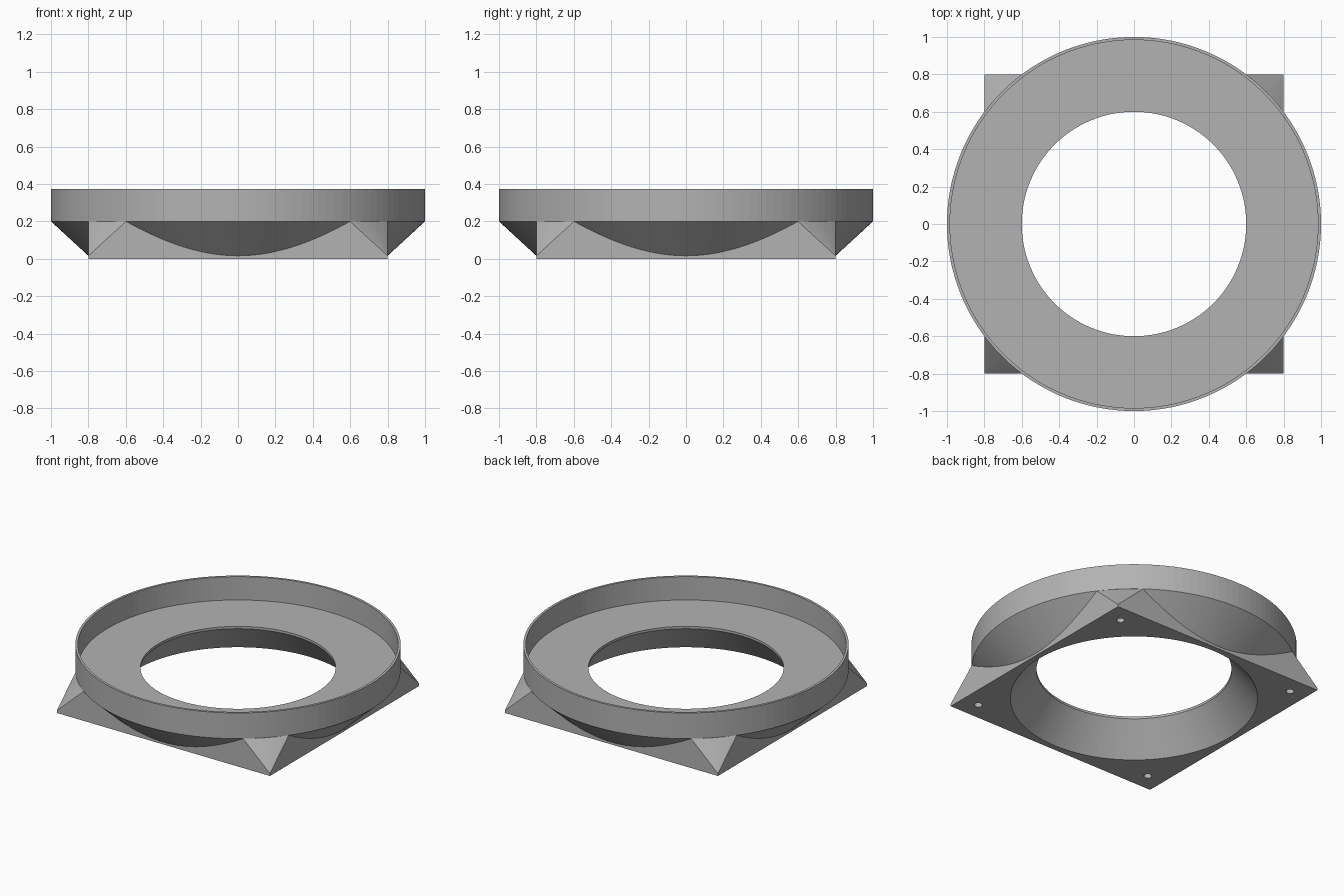
import bpy, bmesh, math

cube = bpy.data.objects.get("Cube")
if cube:
    bpy.data.objects.remove(cube, do_unlink=True)

SEGMENTS = 128
HALF = 0.8        # half the square flange
WALL = 0.016      # thin wall and plate thickness
SHELF = 0.2       # underside of the ring
TOP = 0.374

grey = bpy.data.materials.new("plain grey")
grey.use_nodes = True
colour = (0.45, 0.45, 0.45, 1)
grey.diffuse_color = colour
grey.node_tree.nodes["Principled BSDF"].inputs["Base Color"].default_value = colour


def finish(bm, name):
    bmesh.ops.recalc_face_normals(bm, faces=bm.faces)
    mesh = bpy.data.meshes.new(name)
    bm.to_mesh(mesh)
    bm.free()
    mesh.materials.append(grey)
    obj = bpy.data.objects.new(name, mesh)
    bpy.context.collection.objects.link(obj)
    return obj


def lathe(name, profile, centre=(0, 0), segments=SEGMENTS):
    """Closed solid of revolution from (radius, z) points, capped at both ends."""
    bm = bmesh.new()
    rings = []
    for r, z in profile:
        rings.append([bm.verts.new((centre[0] + r * math.cos(math.tau * i / segments),
                                    centre[1] + r * math.sin(math.tau * i / segments), z))
                      for i in range(segments)])
    for low, high in zip(rings, rings[1:]):
        for i in range(segments):
            j = (i + 1) % segments
            bm.faces.new((low[i], low[j], high[j], high[i]))
    bm.faces.new(rings[0])
    bm.faces.new(rings[-1])
    return finish(bm, name)


def combine(target, other, operation):
    mod = target.modifiers.new(operation, "BOOLEAN")
    mod.operation = operation
    mod.solver = "EXACT"
    mod.object = other
    bpy.context.view_layer.objects.active = target
    bpy.ops.object.modifier_apply(modifier=mod.name)
    bpy.data.objects.remove(other, do_unlink=True)


# Round dish: flared underside, thin upright rim, recessed floor
slope = (1 - HALF) / (SHELF - WALL)
base_z = 0.005
adapter = lathe("fan_adapter_ring", [
    (HALF - slope * (WALL - base_z), base_z), (1, SHELF), (1, TOP),
    (1 - WALL, TOP), (1 - WALL, SHELF + WALL)])

# Square flange whose corners rise to meet the round dish
bm = bmesh.new()
arc_r = 0.999
start = math.acos(HALF / arc_r)
sweep = math.pi / 2 - 2 * start
for quarter in range(4):
    corner = math.pi / 4 + quarter * math.pi / 2
    x = math.copysign(HALF, math.cos(corner))
    y = math.copysign(HALF, math.sin(corner))
    for z in (0, WALL):
        bm.verts.new((x, y, z))
    for i in range(9):
        a = quarter * math.pi / 2 + start + sweep * i / 8
        bm.verts.new((arc_r * math.cos(a), arc_r * math.sin(a), SHELF))
bmesh.ops.convex_hull(bm, input=bm.verts)
bmesh.ops.dissolve_limit(bm, angle_limit=0.001, verts=bm.verts, edges=bm.edges)
combine(adapter, finish(bm, "square_flange"), "UNION")

# Tapered central opening
combine(adapter, lathe("bore_cutter", [
    (0.8, -0.05), (0.6, SHELF), (0.6, TOP + 0.1)]), "DIFFERENCE")

# Blind screw holes in the flange corners
for sx in (-1, 1):
    for sy in (-1, 1):
        combine(adapter, lathe("screw_hole_cutter", [(0.025, -0.05), (0.025, 0.12)],
                               (0.68 * sx, 0.68 * sy), 24), "DIFFERENCE")
